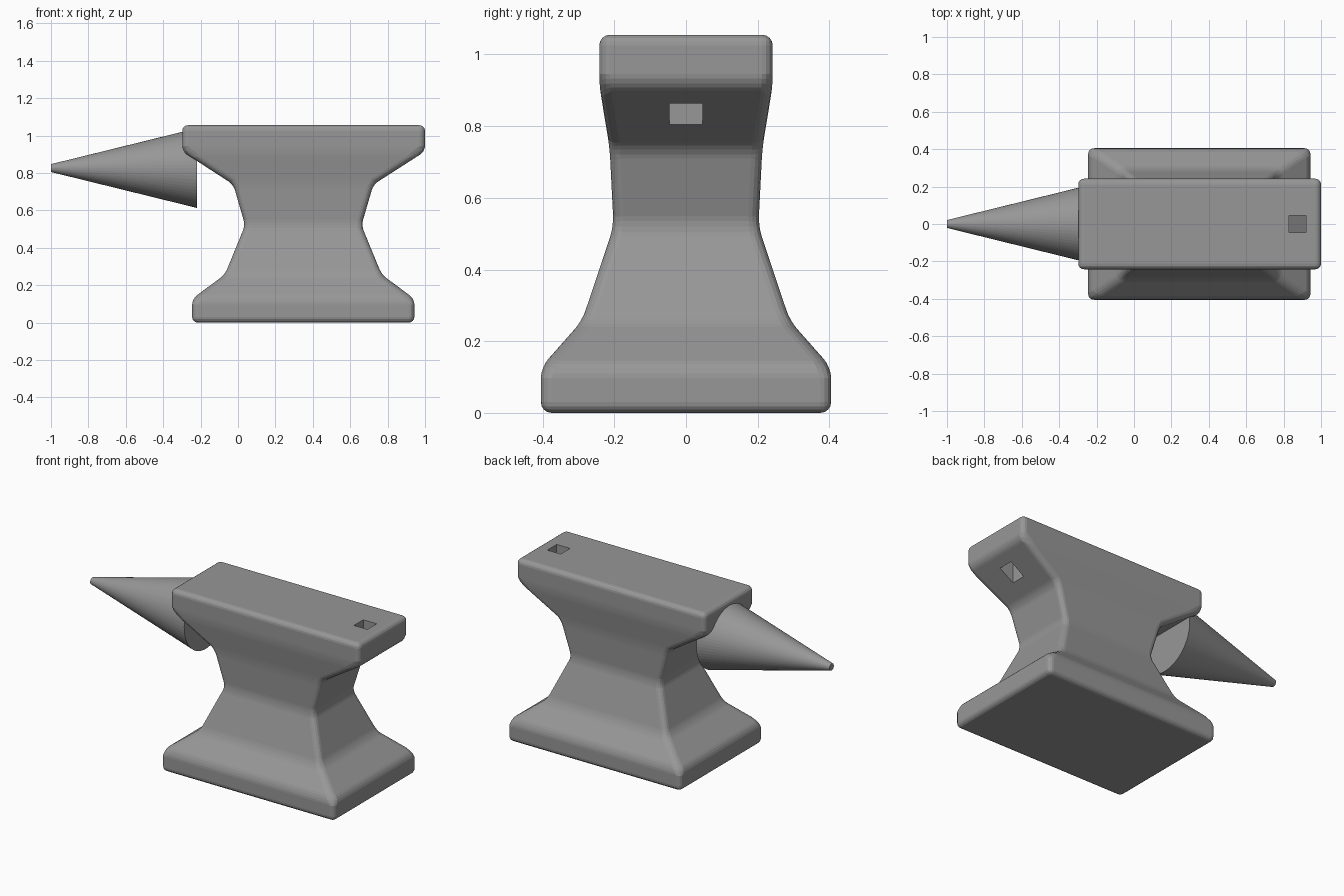
import bpy, bmesh, math

if "Cube" in bpy.data.objects:
    bpy.data.objects.remove(bpy.data.objects["Cube"])

# Dark iron colour
iron = bpy.data.materials.new("dark_iron")
iron.diffuse_color = (0.31, 0.31, 0.31, 1)
iron.use_nodes = True
iron.node_tree.nodes["Principled BSDF"].inputs["Base Color"].default_value = iron.diffuse_color

# Body: stacked rectangular sections (z, x min, x max, half depth)
sections = [
    (0.0, -0.245, 0.943, 0.405),
    (0.127, -0.245, 0.943, 0.405),
    (0.257, -0.07, 0.768, 0.29),
    (0.52, 0.038, 0.66, 0.202),
    (0.738, -0.025, 0.724, 0.213),
    (0.915, -0.298, 1.0, 0.242),
    (1.055, -0.298, 1.0, 0.242),
]
bm = bmesh.new()
rings = [[bm.verts.new(p) for p in ((a, -h, z), (b, -h, z), (b, h, z), (a, h, z))]
         for z, a, b, h in sections]
for lo, hi in zip(rings, rings[1:]):
    for i in range(4):
        j = (i + 1) % 4
        bm.faces.new((lo[i], lo[j], hi[j], hi[i]))
bm.faces.new(rings[0][::-1])
bm.faces.new(rings[-1])
mesh = bpy.data.meshes.new("anvil_body")
bm.to_mesh(mesh)
bm.free()
mesh.materials.append(iron)
body = bpy.data.objects.new("anvil_body", mesh)
bpy.context.collection.objects.link(body)

bevel = body.modifiers.new("rounded_edges", 'BEVEL')
bevel.width = 0.03
bevel.segments = 4
bevel.limit_method = 'ANGLE'
bevel.angle_limit = math.radians(5)

# Square tool hole through the heel
bpy.ops.mesh.primitive_cube_add(size=1, location=(0.874, 0, 0.95))
cutter = bpy.context.object
cutter.name = "hole_cutter"
cutter.scale = (0.092, 0.092, 0.5)
cutter.data.materials.append(iron)
cutter.hide_render = True
bpy.context.view_layer.update()
cut = body.modifiers.new("square_hole", 'BOOLEAN')
cut.operation = 'DIFFERENCE'
cut.solver = 'EXACT'
cut.object = cutter
bpy.context.view_layer.objects.active = body
for name in ("rounded_edges", "square_hole"):
    bpy.ops.object.modifier_apply(modifier=name)
bpy.data.objects.remove(cutter)

# Horn: truncated cone pointing to -x
bpy.ops.mesh.primitive_cone_add(vertices=64, radius1=0.213, radius2=0.021, depth=0.78,
                                location=(-0.61, 0, 0.826),
                                rotation=(0, -math.pi / 2, 0))
horn = bpy.context.object
horn.name = "horn"
horn.data.materials.append(iron)
